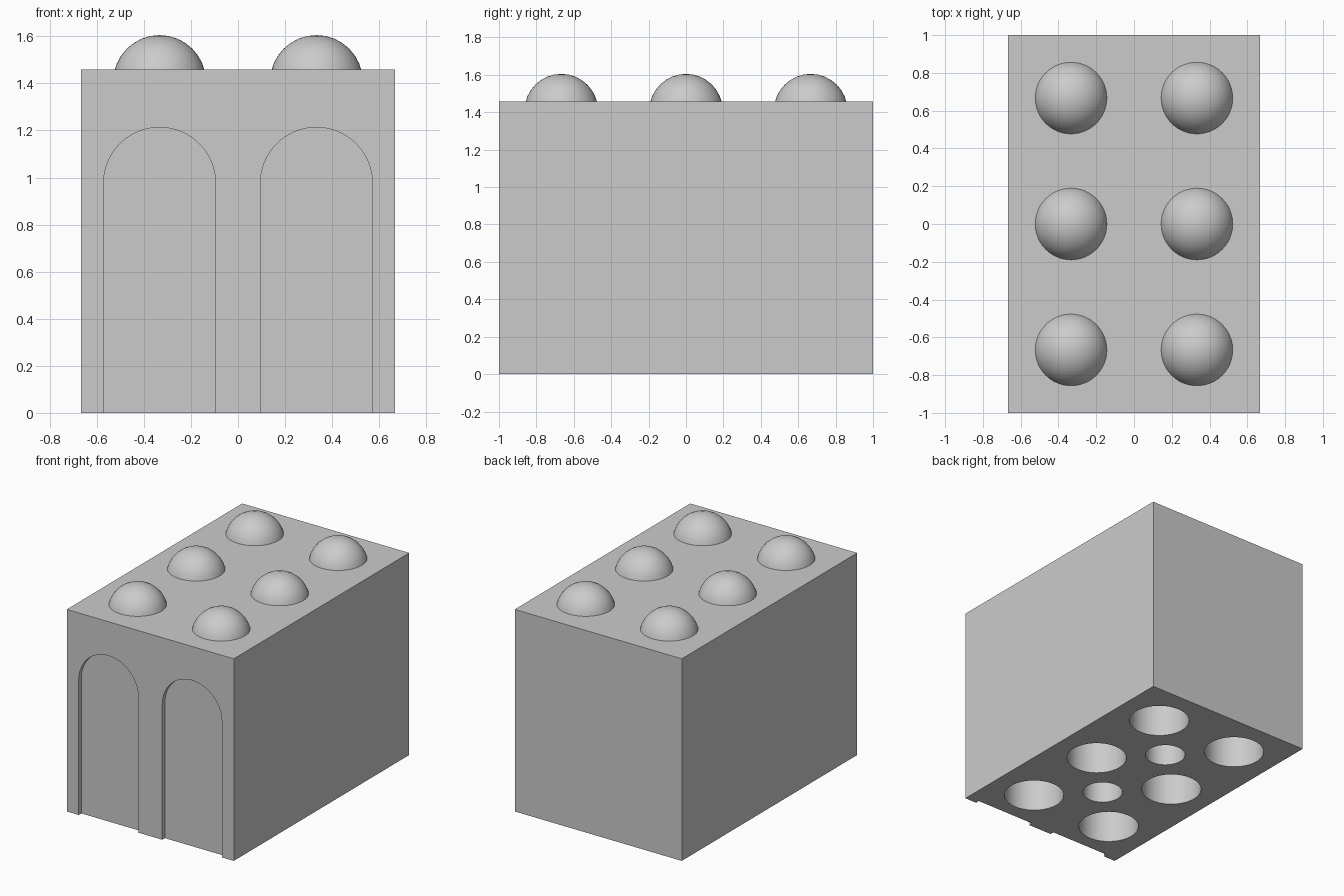
import bpy
import bmesh
from math import pi, sin, cos
from mathutils import Vector, Matrix

if "Cube" in bpy.data.objects:
    bpy.data.objects.remove(bpy.data.objects["Cube"], do_unlink=True)

WIDTH, LENGTH, TOP = 1.333, 2.0, 1.458
COLUMNS = (-WIDTH / 4, WIDTH / 4)
ROWS = (-LENGTH / 3, 0, LENGTH / 3)
HOLE_DEPTH = 1.0

grey = bpy.data.materials.new("light grey")
grey.use_nodes = True
grey.diffuse_color = (0.6, 0.6, 0.6, 1)
grey.node_tree.nodes["Principled BSDF"].inputs["Base Color"].default_value = (0.6, 0.6, 0.6, 1)


def make_object(name, bm):
    bmesh.ops.recalc_face_normals(bm, faces=bm.faces)
    mesh = bpy.data.meshes.new(name)
    bm.to_mesh(mesh)
    bm.free()
    mesh.materials.append(grey)
    obj = bpy.data.objects.new(name, mesh)
    bpy.context.collection.objects.link(obj)
    return obj


def activate(obj):
    bpy.ops.object.select_all(action='DESELECT')
    obj.select_set(True)
    bpy.context.view_layer.objects.active = obj


def add_bore(bm, x, y, radius):
    """Vertical cylinder from below the base up to the hole depth."""
    bottom = -0.1
    height = HOLE_DEPTH - bottom
    bmesh.ops.create_cone(bm, cap_ends=True, segments=64, radius1=radius, radius2=radius,
                          depth=height, matrix=Matrix.Translation((x, y, bottom + height / 2)))


def add_arch(bm, x, radius=0.238, spring=0.975, recess=0.03, steps=32):
    """Round-topped doorway profile pushed into the front wall."""
    front = -LENGTH / 2 - 0.1
    outline = [(x - radius, -0.1), (x + radius, -0.1)]
    outline += [(x + radius * cos(pi * i / steps), spring + radius * sin(pi * i / steps))
                for i in range(steps + 1)]
    face = bm.faces.new([bm.verts.new((px, front, pz)) for px, pz in outline])
    grown = bmesh.ops.extrude_face_region(bm, geom=[face])["geom"]
    bmesh.ops.translate(bm, vec=Vector((0, 0.1 + recess, 0)),
                        verts=[v for v in grown if isinstance(v, bmesh.types.BMVert)])


# Main block
bm = bmesh.new()
bmesh.ops.create_cube(bm, size=1)
bmesh.ops.scale(bm, vec=(WIDTH, LENGTH, TOP), verts=bm.verts)
bmesh.ops.translate(bm, vec=(0, 0, TOP / 2), verts=bm.verts)
block = make_object("block", bm)

# Sockets, small bores between them, and arched recesses in the front
bm = bmesh.new()
for x in COLUMNS:
    add_arch(bm, x)
    for y in ROWS:
        add_bore(bm, x, y, 0.203)
for y in (-LENGTH / 6, LENGTH / 6):
    add_bore(bm, 0, y, 0.135)
cutter = make_object("recess_cutter", bm)
cutter.hide_render = True

cut = block.modifiers.new("recesses", 'BOOLEAN')
cut.operation = 'DIFFERENCE'
cut.solver = 'EXACT'
cut.object = cutter
activate(block)
bpy.ops.object.modifier_apply(modifier=cut.name)
bpy.data.objects.remove(cutter, do_unlink=True)
bpy.ops.object.shade_smooth_by_angle(angle=pi / 6)

# Domed studs on top
RADIUS = 0.197
for side, x in zip(("right", "left"), COLUMNS):
    for row, y in zip(("front", "middle", "back"), ROWS):
        bm = bmesh.new()
        bmesh.ops.create_uvsphere(bm, u_segments=48, v_segments=16, radius=RADIUS,
                                  matrix=Matrix.Translation((x, y, 1.605 - RADIUS)))
        bmesh.ops.bisect_plane(bm, geom=bm.verts[:] + bm.edges[:] + bm.faces[:],
                               plane_co=(0, 0, TOP), plane_no=(0, 0, 1), clear_inner=True)
        activate(make_object(f"dome_stud_{row}_{side}", bm))
        bpy.ops.object.shade_smooth_by_angle(angle=pi / 6)
